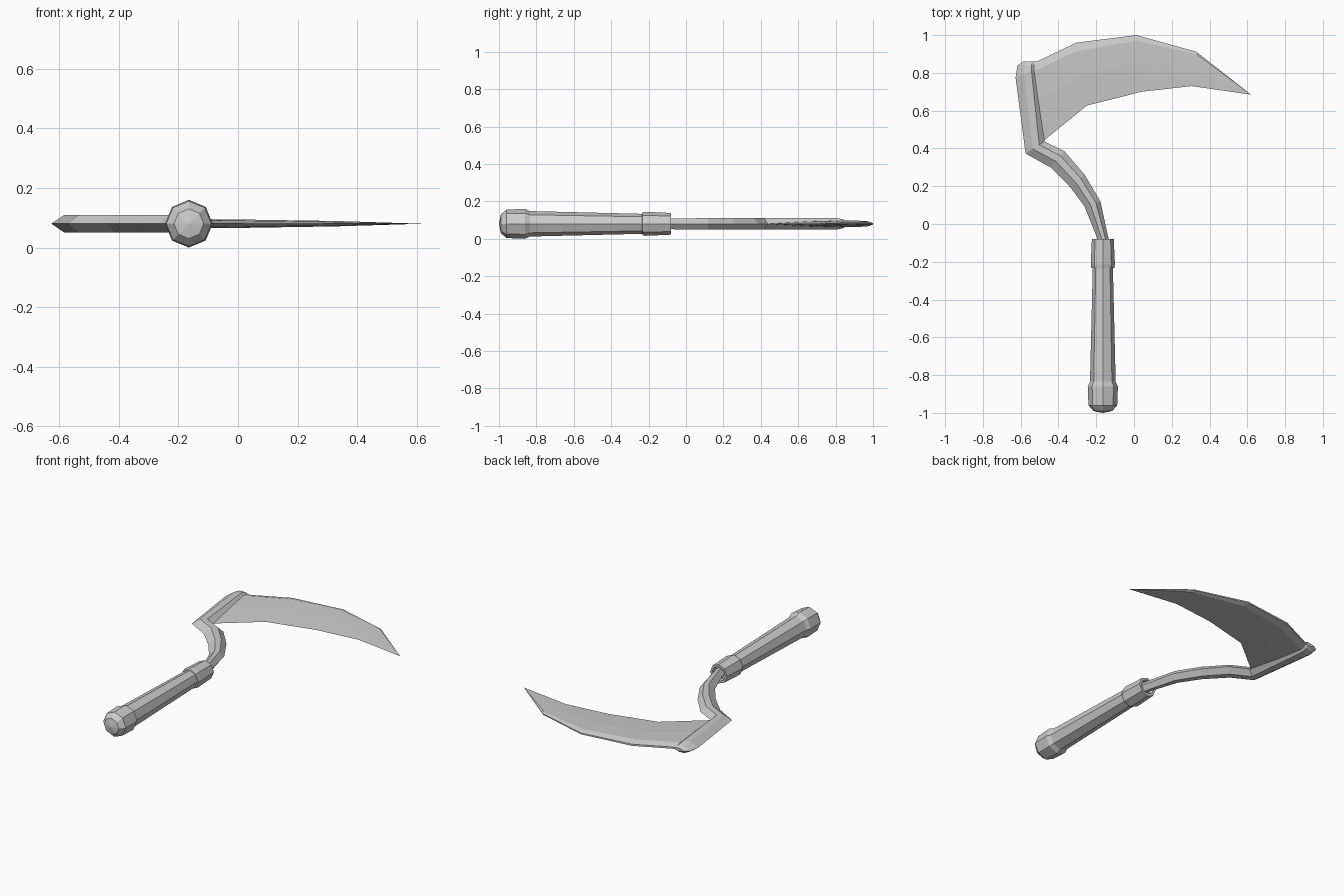
import bpy, bmesh, math

if "Cube" in bpy.data.objects:
    bpy.data.objects.remove(bpy.data.objects["Cube"])

Z = 0.08  # height of the centre plane


def loft(name, rings):
    """Skin a list of equal-length closed rings and cap both ends."""
    bm = bmesh.new()
    loops = [[bm.verts.new(p) for p in ring] for ring in rings]
    n = len(loops[0])
    for a, b in zip(loops, loops[1:]):
        for i in range(n):
            j = (i + 1) % n
            bm.faces.new((a[i], a[j], b[j], b[i]))
    bm.faces.new(loops[0])
    bm.faces.new(loops[-1])
    bmesh.ops.remove_doubles(bm, verts=bm.verts, dist=0.0005)
    bmesh.ops.recalc_face_normals(bm, faces=bm.faces)
    mesh = bpy.data.meshes.new(name)
    bm.to_mesh(mesh)
    bm.free()
    obj = bpy.data.objects.new(name, mesh)
    bpy.context.collection.objects.link(obj)
    return obj


def octagon(y, r):
    return [(-0.165 + r * math.cos(k * math.pi / 4), y,
             Z + r * math.sin(k * math.pi / 4)) for k in range(8)]


def bar_section(left, right, h):
    """Flattened hexagon spanning two edge points seen from above."""
    def at(t, z):
        return (left[0] + (right[0] - left[0]) * t,
                left[1] + (right[1] - left[1]) * t, Z + z)
    return [at(0, 0), at(0.38, h), at(0.72, h), at(1, 0), at(0.72, -h), at(0.38, -h)]


# Octagonal grip with a domed pommel
loft("handle", [octagon(y, r) for y, r in [
    (-1.0, 0.0), (-0.99, 0.05), (-0.96, 0.076), (-0.86, 0.08),
    (-0.835, 0.068), (-0.22, 0.053)]])

# Ferrule collar where the neck enters the grip
loft("ferrule", [octagon(y, r) for y, r in [
    (-0.235, 0.05), (-0.232, 0.061), (-0.215, 0.064), (-0.08, 0.058),
    (-0.08, 0.044), (-0.10, 0.038)]])

# Curved neck, mitred into the socket bar that holds the blade
loft("neck", [bar_section(*s) for s in [
    ((-0.19, -0.14), (-0.13, -0.14), 0.029),
    ((-0.197, -0.07), (-0.134, -0.08), 0.029),
    ((-0.262, 0.093), (-0.178, 0.12), 0.03),
    ((-0.336, 0.193), (-0.262, 0.262), 0.03),
    ((-0.442, 0.30), (-0.368, 0.385), 0.03),
    ((-0.574, 0.373), (-0.474, 0.437), 0.03),
    ((-0.627, 0.775), (-0.51, 0.823), 0.03),
    ((-0.617, 0.84), (-0.515, 0.845), 0.022),
    ((-0.585, 0.86), (-0.525, 0.86), 0.009)]])

# Blade stations: spine, ridge, mid-line, cutting edge, ridge half thickness
stations = [
    ((-0.555, 0.858), (-0.555, 0.81), (-0.545, 0.64), (-0.54, 0.40), 0.018),
    ((-0.515, 0.86), (-0.505, 0.82), (-0.495, 0.655), (-0.485, 0.435), 0.018),
    ((-0.305, 0.96), (-0.305, 0.915), (-0.28, 0.79), (-0.25, 0.627), 0.017),
    ((0.013, 1.0), (0.015, 0.97), (0.03, 0.85), (0.04, 0.70), 0.014),
    ((0.33, 0.912), (0.33, 0.90), (0.315, 0.82), (0.305, 0.73), 0.009),
    ((0.62, 0.685),) * 4 + (0.0,)]
rings = []
for spine, ridge, mid, edge, t in stations:
    rings.append([(*spine, Z + 0.3 * t), (*ridge, Z + t), (*mid, Z + 0.7 * t),
                  (*edge, Z), (*mid, Z - 0.7 * t), (*ridge, Z - t),
                  (*spine, Z - 0.3 * t)])
loft("blade", rings)
